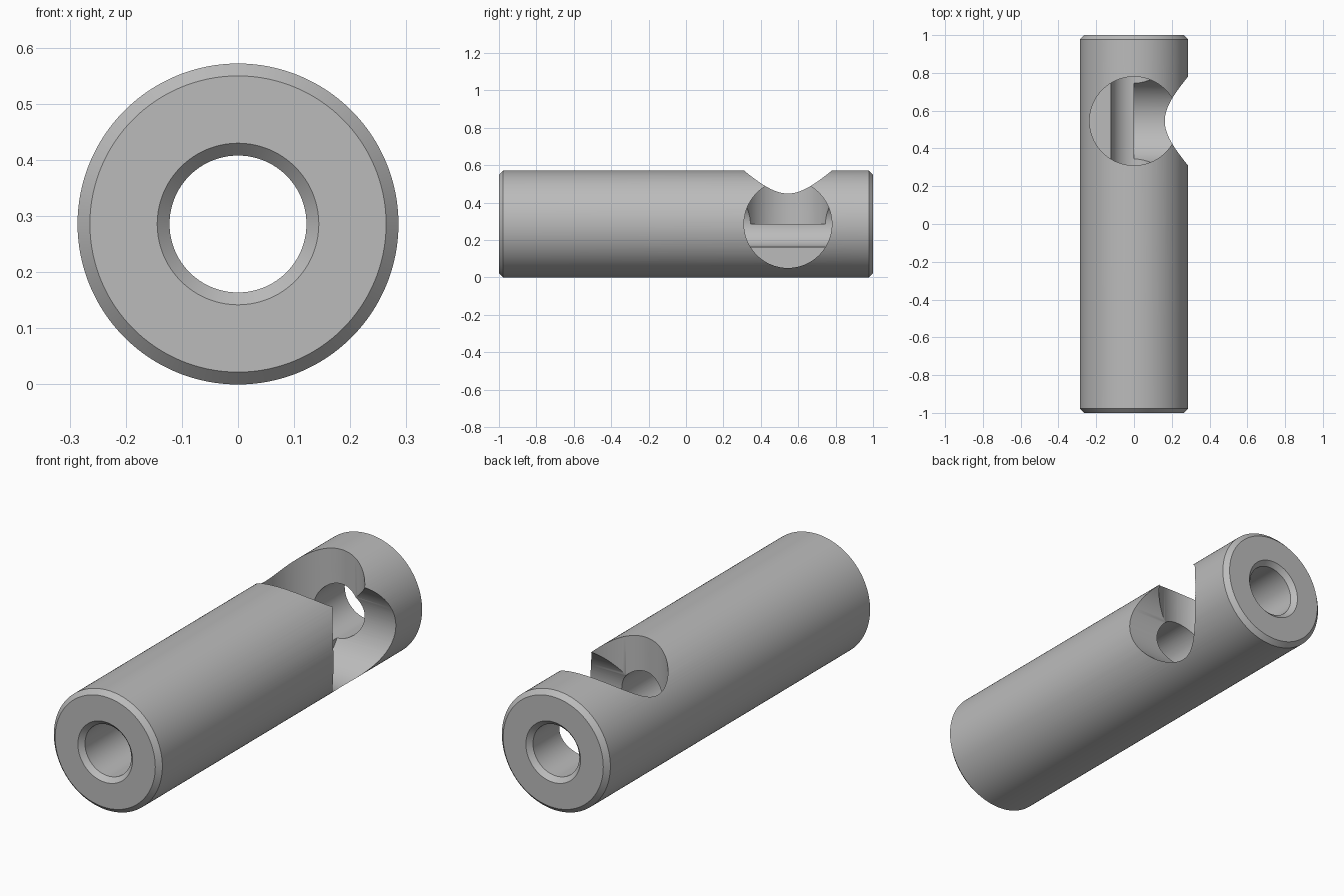
import bpy, bmesh, math
from mathutils import Matrix, Vector

if "Cube" in bpy.data.objects:
    bpy.data.objects.remove(bpy.data.objects["Cube"])

R, BORE, CH, HALF = 0.286, 0.122, 0.022, 1.0   # outer radius, bore radius, chamfer, half length
POCKET_R, POCKET_Y, SEG = 0.235, 0.545, 128

steel = bpy.data.materials.new("grey steel")
steel.diffuse_color = (0.5, 0.5, 0.5, 1)
steel.use_nodes = True
steel.node_tree.nodes["Principled BSDF"].inputs["Base Color"].default_value = steel.diffuse_color


def make_object(name, bm):
    bmesh.ops.recalc_face_normals(bm, faces=bm.faces)
    mesh = bpy.data.meshes.new(name)
    bm.to_mesh(mesh)
    bm.free()
    mesh.materials.append(steel)
    obj = bpy.data.objects.new(name, mesh)
    bpy.context.collection.objects.link(obj)
    return obj


# Sleeve: closed chamfered wall profile revolved about the y axis
half = [(BORE, HALF - CH), (BORE + CH, HALF), (R - CH, HALF), (R, HALF - CH)]
profile = half + [(r, -y) for r, y in reversed(half)]
bm = bmesh.new()
rings = []
for i in range(SEG):
    a = 2 * math.pi * i / SEG
    rings.append([bm.verts.new((r * math.cos(a), y, R + r * math.sin(a))) for r, y in profile])
n = len(profile)
for i in range(SEG):
    p, q = rings[i], rings[(i + 1) % SEG]
    for j in range(n):
        k = (j + 1) % n
        bm.faces.new((p[j], p[k], q[k], q[j]))
sleeve = make_object("sleeve", bm)


# Round pockets: drilled to the centre plane, one from above and one from the right
def drill(name, direction):
    bm = bmesh.new()
    depth = 0.5
    place = Matrix.Translation(Vector((0, POCKET_Y, R)) + direction * depth / 2)
    turn = direction.to_track_quat('Z', 'Y').to_matrix().to_4x4()
    bmesh.ops.create_cone(bm, cap_ends=True, segments=SEG, radius1=POCKET_R,
                          radius2=POCKET_R, depth=depth, matrix=place @ turn)
    cutter = make_object(name, bm)
    cutter.hide_render = True
    bpy.context.view_layer.objects.active = sleeve
    mod = sleeve.modifiers.new(name, 'BOOLEAN')
    mod.operation, mod.solver, mod.object = 'DIFFERENCE', 'EXACT', cutter
    bpy.ops.object.modifier_apply(modifier=mod.name)
    bpy.data.objects.remove(cutter)


drill("top_pocket", Vector((0, 0, 1)))
drill("side_pocket", Vector((1, 0, 0)))

# Smooth round walls, crisp edges
bpy.ops.object.select_all(action='DESELECT')
sleeve.select_set(True)
bpy.context.view_layer.objects.active = sleeve
bpy.ops.object.shade_smooth_by_angle(angle=math.radians(30))
